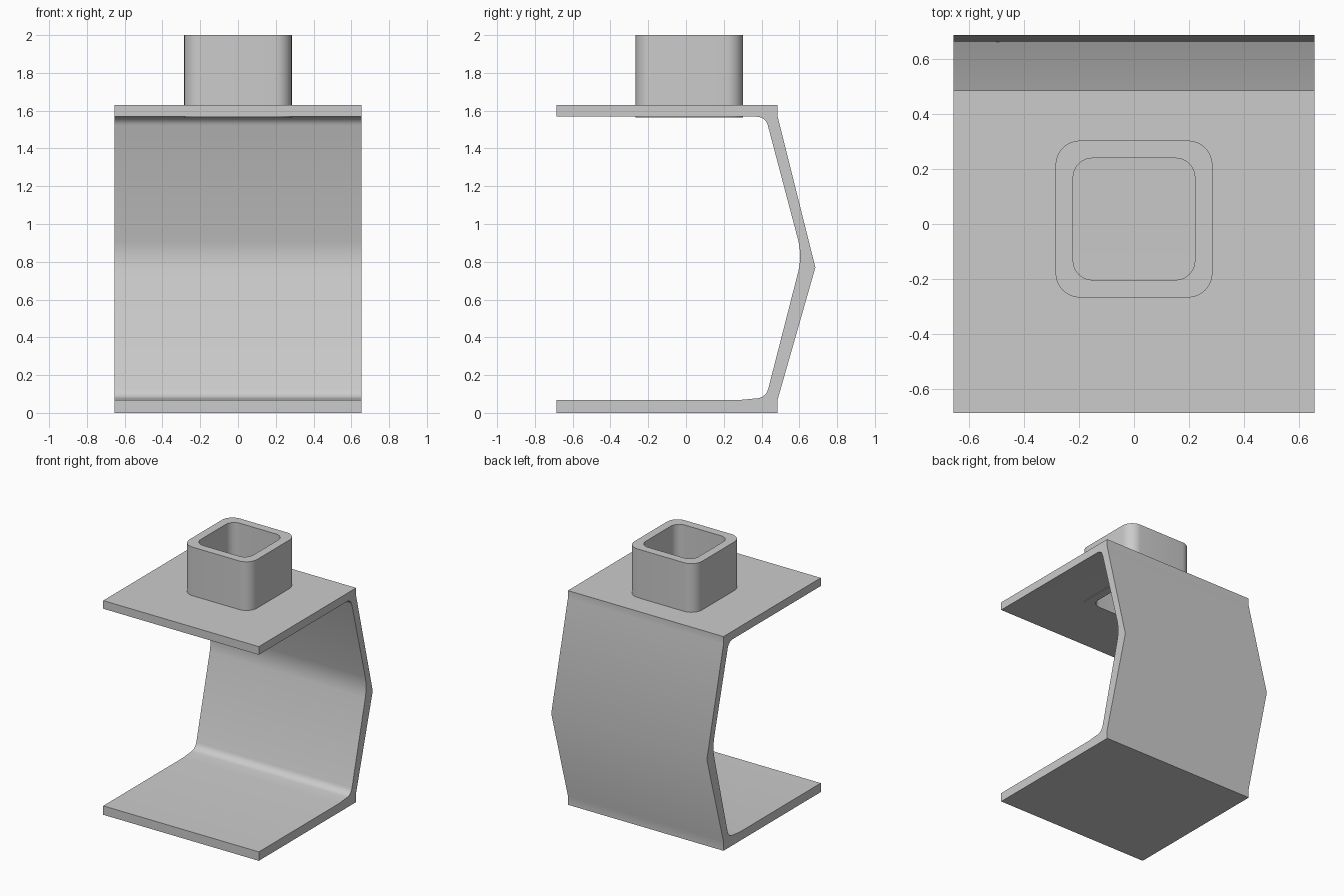
import bpy, bmesh
from math import cos, sin, pi, radians

if "Cube" in bpy.data.objects:
    bpy.data.objects.remove(bpy.data.objects["Cube"])


def make_object(name, bm):
    bmesh.ops.recalc_face_normals(bm, faces=bm.faces)
    mesh = bpy.data.meshes.new(name)
    bm.to_mesh(mesh)
    bm.free()
    obj = bpy.data.objects.new(name, mesh)
    bpy.context.collection.objects.link(obj)
    return obj


def smooth(obj):
    bpy.ops.object.select_all(action='DESELECT')
    obj.select_set(True)
    bpy.context.view_layer.objects.active = obj
    bpy.ops.object.shade_smooth_by_angle(angle=radians(30))


def arc(cy, cz, r, a0, a1, n=6):
    return [(cy + r * cos(radians(a0 + (a1 - a0) * i / n)),
             cz + r * sin(radians(a0 + (a1 - a0) * i / n))) for i in range(n + 1)]


def rounded_square(half, radius, cy, n=8):
    pts = []
    for k, (sx, sy) in enumerate([(1, 1), (-1, 1), (-1, -1), (1, -1)]):
        c = half - radius
        for i in range(n + 1):
            a = k * pi / 2 + i / n * pi / 2
            pts.append((sx * c + radius * cos(a), cy + sy * c + radius * sin(a)))
    return pts


def bridge(bm, loops, closed):
    pairs = list(zip(loops, loops[1:]))
    if closed:
        pairs.append((loops[-1], loops[0]))
    for a, b in pairs:
        for i in range(len(a)):
            j = (i + 1) % len(a)
            bm.faces.new((a[i], a[j], b[j], b[i]))


# Bent bracket: C-shaped profile in the YZ plane, extruded across x
W = 0.655
profile = [(-0.685, 0), (0.485, 0), (0.485, 0.07), (0.685, 0.77),
           (0.485, 1.57), (0.485, 1.63), (-0.685, 1.63), (-0.685, 1.568)]
profile += arc(0.375, 1.508, 0.06, 90, 14)
profile += [(0.595, 0.91), (0.602, 0.87), (0.604, 0.83), (0.602, 0.79), (0.595, 0.75)]
profile += arc(0.372, 0.142, 0.065, -15, -85)
profile += [(0.28, 0.068), (-0.685, 0.068)]
bm = bmesh.new()
sides = [[bm.verts.new((x, y, z)) for y, z in profile] for x in (-W, W)]
bridge(bm, sides, False)
bm.faces.new(sides[0])
bm.faces.new(sides[1])
bracket = make_object("bracket", bm)

# Opening through the top plate under the socket
bm = bmesh.new()
rings = [[bm.verts.new((x, y, z)) for x, y in rounded_square(0.252, 0.08, 0.018)]
         for z in (1.45, 1.75)]
bridge(bm, rings, False)
bm.faces.new(rings[0])
bm.faces.new(rings[1])
cutter = make_object("socket_cutter", bm)
cutter.hide_render = True
cutter.hide_viewport = True
cut = bracket.modifiers.new("socket_opening", 'BOOLEAN')
cut.operation = 'DIFFERENCE'
cut.solver = 'EXACT'
cut.object = cutter

# Square tube socket passing through the top plate
bm = bmesh.new()
sections = [(0.285, 0.09, 1.564), (0.285, 0.09, 2.0), (0.221, 0.07, 2.0), (0.221, 0.07, 1.564)]
loops = [[bm.verts.new((x, y, z)) for x, y in rounded_square(h, r, 0.018)]
         for h, r, z in sections]
bridge(bm, loops, True)
socket = make_object("socket_tube", bm)

smooth(bracket)
smooth(socket)
